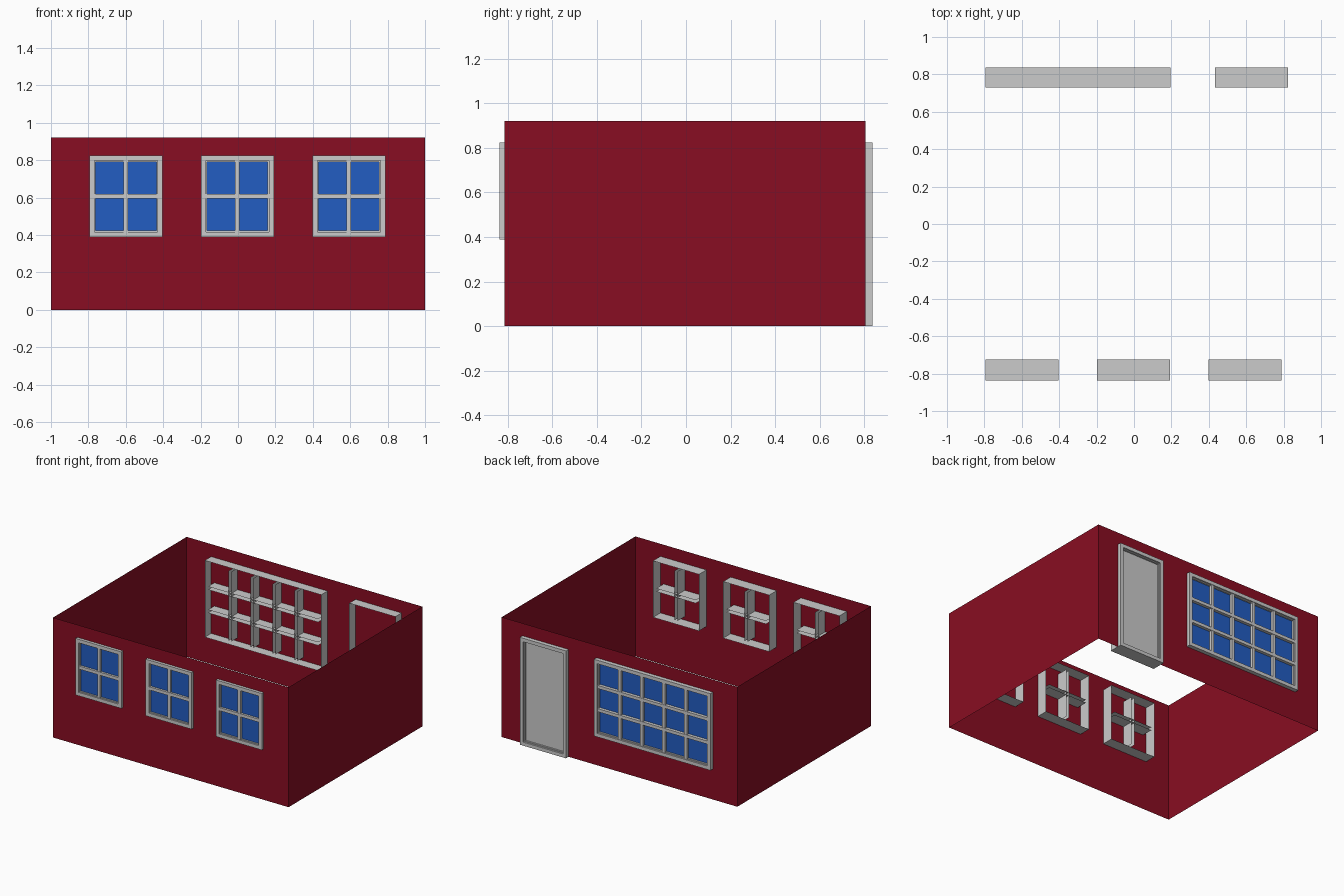
import bpy, bmesh
from mathutils import Vector

if "Cube" in bpy.data.objects:
    bpy.data.objects.remove(bpy.data.objects["Cube"])


def material(name, rgb):
    m = bpy.data.materials.new(name)
    m.diffuse_color = (*rgb, 1)
    m.use_nodes = True
    m.node_tree.nodes["Principled BSDF"].inputs["Base Color"].default_value = m.diffuse_color
    return m


RED = material("wall red", (0.25, 0.004, 0.016))
GREY = material("trim grey", (0.60, 0.60, 0.60))
BLUE = material("glass blue", (0.016, 0.11, 0.54))


def quad(bm, pts, normal):
    """One flat sheet, turned to face the wanted direction."""
    f = bm.faces.new([bm.verts.new(p) for p in pts])
    f.normal_update()
    if f.normal.dot(Vector(normal)) < 0:
        f.normal_flip()


def sheet_y(bm, x0, x1, z0, z1, y, s):
    quad(bm, [(x0, y, z0), (x1, y, z0), (x1, y, z1), (x0, y, z1)], (0, s, 0))


def tube(bm, x0, x1, z0, z1, ya, yb, out):
    """Four side sheets of a box, facing outward (out=1) or inward (out=-1)."""
    for x, d in ((x0, -out), (x1, out)):
        quad(bm, [(x, ya, z0), (x, yb, z0), (x, yb, z1), (x, ya, z1)], (d, 0, 0))
    for z, d in ((z0, -out), (z1, out)):
        quad(bm, [(x0, ya, z), (x1, ya, z), (x1, yb, z), (x0, yb, z)], (0, 0, d))


def ring(bm, x0, x1, z0, z1, w, y, s):
    """Flat rectangular border of width w."""
    sheet_y(bm, x0, x1, z1 - w, z1, y, s)
    sheet_y(bm, x0, x1, z0, z0 + w, y, s)
    sheet_y(bm, x0, x0 + w, z0 + w, z1 - w, y, s)
    sheet_y(bm, x1 - w, x1, z0 + w, z1 - w, y, s)


def finish(bm, name, mat):
    me = bpy.data.meshes.new(name)
    bm.to_mesh(me)
    bm.free()
    me.materials.append(mat)
    ob = bpy.data.objects.new(name, me)
    bpy.context.collection.objects.link(ob)


def opening(name, x0, x1, z0, z1, s, cols, rows, fill_name, fill_mat):
    """Stepped frame open at the back, glazing bars and a filling plate."""
    front = s * 0.837
    back = -0.725 if s < 0 else 0.73
    fill = -0.818 if s < 0 else 0.811
    step = (front + fill) / 2
    w, lip = 0.027, 0.006
    bm = bmesh.new()
    # outer border and its stepped inner lip
    tube(bm, x0, x1, z0, z1, front, back, 1)
    ring(bm, x0, x1, z0, z1, w, front, s)
    a = (x0 + w, x1 - w, z0 + w, z1 - w)
    tube(bm, *a, front, step, -1)
    ring(bm, *a, lip, step, s)
    b = (a[0] + lip, a[1] - lip, a[2] + lip, a[3] - lip)
    tube(bm, *b, step, fill, -1)
    # glazing bars: channels open at the back
    h = 0.012
    for i in range(1, cols):
        c = x0 + w + (x1 - x0 - 2 * w) * i / cols
        yf = front - s * 0.004
        sheet_y(bm, c - h, c + h, a[2], a[3], yf, s)
        for x, d in ((c - h, -1), (c + h, 1)):
            quad(bm, [(x, yf, a[2]), (x, back, a[2]), (x, back, a[3]), (x, yf, a[3])], (d, 0, 0))
    for i in range(1, rows):
        c = z0 + w + (z1 - z0 - 2 * w) * i / rows
        yf = front - s * 0.002
        sheet_y(bm, a[0], a[1], c - h, c + h, yf, s)
        for z, d in ((c - h, -1), (c + h, 1)):
            quad(bm, [(a[0], yf, z), (a[1], yf, z), (a[1], back, z), (a[0], back, z)], (0, 0, d))
    finish(bm, name + "_frame", GREY)
    # glass or door panel
    bm = bmesh.new()
    sheet_y(bm, *b, fill, s)
    finish(bm, name + "_" + fill_name, fill_mat)


# walls: open box of single sheets
bm = bmesh.new()
tube_y = (-0.815, 0.806)
for y, s in zip(tube_y, (-1, 1)):
    sheet_y(bm, -1, 1, 0, 0.92, y, s)
for x in (-1, 1):
    quad(bm, [(x, tube_y[0], 0), (x, tube_y[1], 0), (x, tube_y[1], 0.92), (x, tube_y[0], 0.92)], (x, 0, 0))
bmesh.ops.remove_doubles(bm, verts=bm.verts, dist=0.0001)
finish(bm, "walls", RED)

# three front windows
for i, cx in enumerate((-0.599, -0.003, 0.593)):
    opening(f"front_window_{i + 1}", cx - 0.195, cx + 0.195, 0.39, 0.824, -1, 2, 2, "glass", BLUE)

# wide back window and back door
opening("back_window", -0.793, 0.195, 0.235, 0.824, 1, 5, 3, "glass", BLUE)
opening("back_door", 0.433, 0.824, 0.0, 0.824, 1, 1, 1, "panel", GREY)
